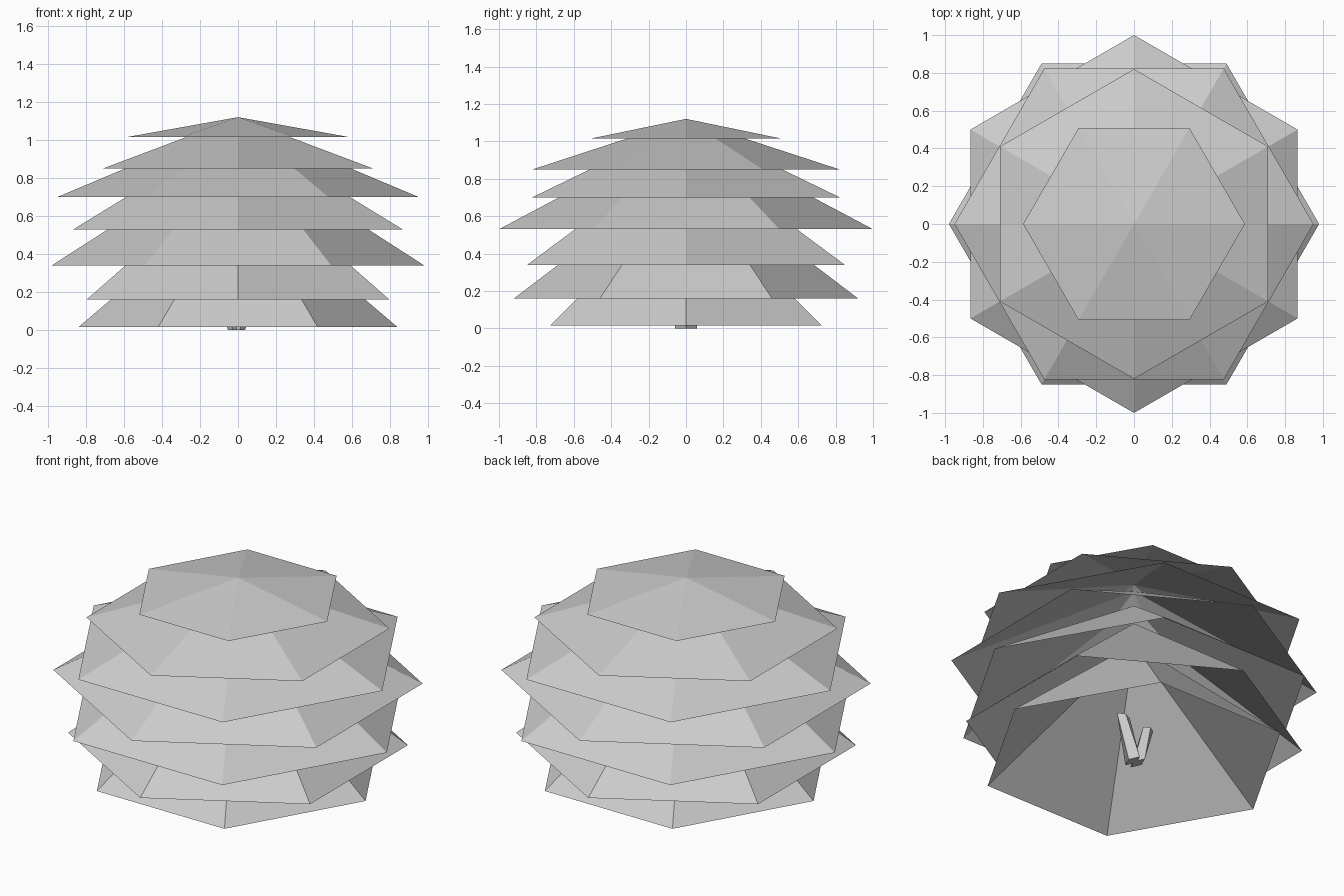
import bpy
import bmesh
from math import cos, sin, pi, radians
from mathutils import Vector

default = bpy.data.objects.get("Cube")
if default:
    bpy.data.objects.remove(default, do_unlink=True)

# One plain grey for the whole tree
grey = bpy.data.materials.new("plain grey")
grey.use_nodes = True
colour = (0.6, 0.6, 0.6, 1)
grey.diffuse_color = colour
bsdf = next(n for n in grey.node_tree.nodes if n.type == "BSDF_PRINCIPLED")
bsdf.inputs["Base Color"].default_value = colour


def finish(bm, name):
    bmesh.ops.recalc_face_normals(bm, faces=bm.faces)
    mesh = bpy.data.meshes.new(name)
    bm.to_mesh(mesh)
    bm.free()
    mesh.materials.append(grey)
    obj = bpy.data.objects.new(name, mesh)
    bpy.context.collection.objects.link(obj)
    return obj


def ring(bm, centre, rx, ry, sides, turn=0):
    return [bm.verts.new(Vector(centre) + Vector((rx * cos(turn + 2 * pi * i / sides),
                                                  ry * sin(turn + 2 * pi * i / sides), 0)))
            for i in range(sides)]


# Open six-sided foliage skirt rising to a point
def foliage_tier(name, base, apex, radius, turn):
    bm = bmesh.new()
    rim = ring(bm, (0, 0, base), radius, radius, 6, turn)
    tip = bm.verts.new((0, 0, apex))
    for i, v in enumerate(rim):
        bm.faces.new((v, rim[(i + 1) % 6], tip))
    # the skirt is open, so point its faces outwards explicitly
    return finish(bm, name)


# Tiers from the ground up: rim height, tip height, corner radius
tiers = [(0.015, 0.73, 0.84), (0.16, 0.86, 0.92), (0.34, 0.97, 0.98),
         (0.53, 1.06, 1.0), (0.70, 1.10, 0.95), (0.85, 1.118, 0.82),
         (1.015, 1.12, 0.587)]
for n, (base, apex, radius) in enumerate(tiers):
    foliage_tier(f"foliage_tier_{n + 1}", base, apex, radius, radians(30) * (n % 2))


# Forked trunk stub hidden under the lowest tier
def trunk_prong(name, foot, top, foot_size, top_size):
    bm = bmesh.new()
    low = ring(bm, foot, *foot_size, 4)
    high = ring(bm, top, *top_size, 4)
    for i in range(4):
        j = (i + 1) % 4
        bm.faces.new((low[i], low[j], high[j], high[i]))
    bm.faces.new(low[::-1])
    bm.faces.new(high)
    return finish(bm, name)


trunk_prong("trunk_left_prong", (0.01, 0, 0), (0.075, 0, 0.26), (0.027, 0.06), (0.045, 0.02))
trunk_prong("trunk_right_prong", (-0.026, 0, 0), (-0.1, 0, 0.24), (0.027, 0.06), (0.035, 0.02))
